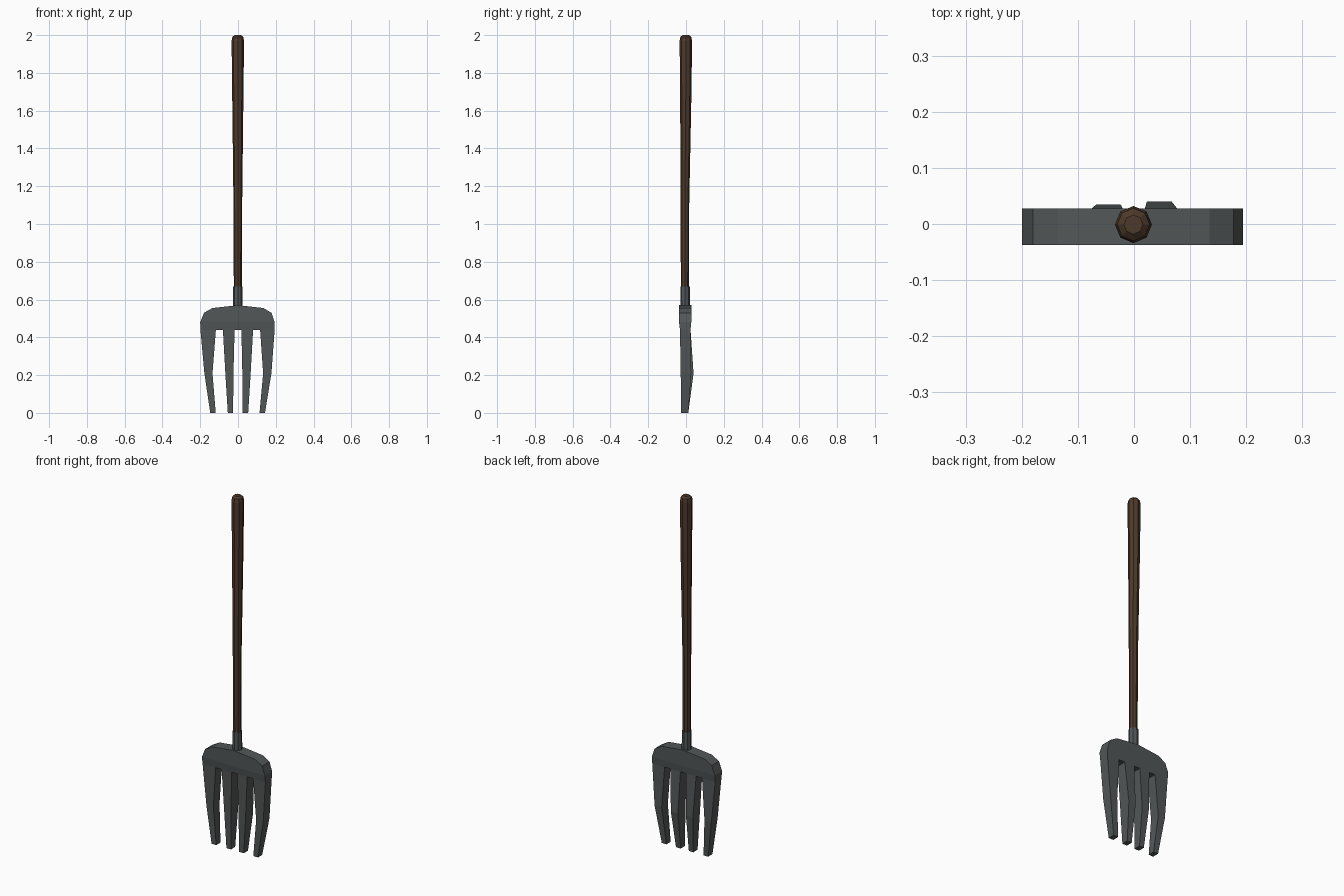
import bpy, bmesh, math

if "Cube" in bpy.data.objects:
    bpy.data.objects.remove(bpy.data.objects["Cube"])


def material(name, rgb):
    m = bpy.data.materials.new(name)
    m.diffuse_color = (*rgb, 1)
    m.use_nodes = True
    m.node_tree.nodes["Principled BSDF"].inputs["Base Color"].default_value = m.diffuse_color
    return m


STEEL = material("dark steel", (0.085, 0.095, 0.095))
WOOD = material("dark wood", (0.075, 0.042, 0.024))


def loft(name, rings, mat, cap_first=True, cap_last=True):
    """Skin a list of equal-length point rings with flat quads."""
    bm = bmesh.new()
    vs = [[bm.verts.new(p) for p in ring] for ring in rings]
    for a, b in zip(vs, vs[1:]):
        n = len(a)
        for i in range(n):
            j = (i + 1) % n
            bm.faces.new((a[i], a[j], b[j], b[i]))
    if cap_first:
        bm.faces.new(vs[0][::-1])
    if cap_last:
        bm.faces.new(vs[-1])
    bmesh.ops.recalc_face_normals(bm, faces=bm.faces)
    me = bpy.data.meshes.new(name)
    bm.to_mesh(me)
    bm.free()
    me.materials.append(mat)
    ob = bpy.data.objects.new(name, me)
    bpy.context.collection.objects.link(ob)
    return ob


def octagon(z, r, y=0.0, x=-0.001):
    return [(x + r * math.cos(k * math.pi / 4), y + r * math.sin(k * math.pi / 4), z)
            for k in range(8)]


def rect(z, x0, x1, y0, y1):
    return [(x0, y0, z), (x1, y0, z), (x1, y1, z), (x0, y1, z)]


# Wooden handle, widening and leaning slightly toward the top
loft("handle", [octagon(0.60, 0.021, -0.006), octagon(1.10, 0.023, -0.006),
                octagon(1.70, 0.030, -0.001), octagon(1.97, 0.033, -0.001),
                octagon(1.99, 0.029, -0.001), octagon(2.0, 0.017, -0.001)], WOOD)

# Steel socket
loft("socket", [octagon(0.54, 0.026, -0.004), octagon(0.67, 0.025, -0.005)], STEEL)

# Curved shoulder of the head
outline = [(-0.2, 0.48), (0.194, 0.48), (0.177, 0.53), (0.135, 0.555), (0, 0.57),
           (-0.135, 0.555), (-0.18, 0.53)]
loft("shoulder", [[(x, y, z) for x, z in outline] for y in (-0.037, 0.028)], STEEL)
loft("shoulder_base", [rect(0.44, -0.199, 0.194, -0.032, 0.024),
                       rect(0.48, -0.2, 0.194, -0.037, 0.028)], STEEL, cap_last=False)

# Four tines: x range at the root, bend and tip, plus the back of the bend
tines = {
    "left_outer_tine": ((-0.199, -0.117), (-0.178, -0.135), (-0.147, -0.118), 0.028),
    "left_inner_tine": ((-0.080, -0.018), (-0.067, -0.024), (-0.054, -0.026), 0.035),
    "right_inner_tine": ((0.018, 0.080), (0.023, 0.067), (0.025, 0.054), 0.040),
    "right_outer_tine": ((0.117, 0.194), (0.133, 0.177), (0.114, 0.143), 0.028),
}
for name, (root, bend, tip, back) in tines.items():
    loft(name, [rect(0, *tip, -0.026, 0.012), rect(0.21, *bend, -0.028, back),
                rect(0.44, *root, -0.032, 0.024)], STEEL, cap_last=False)
